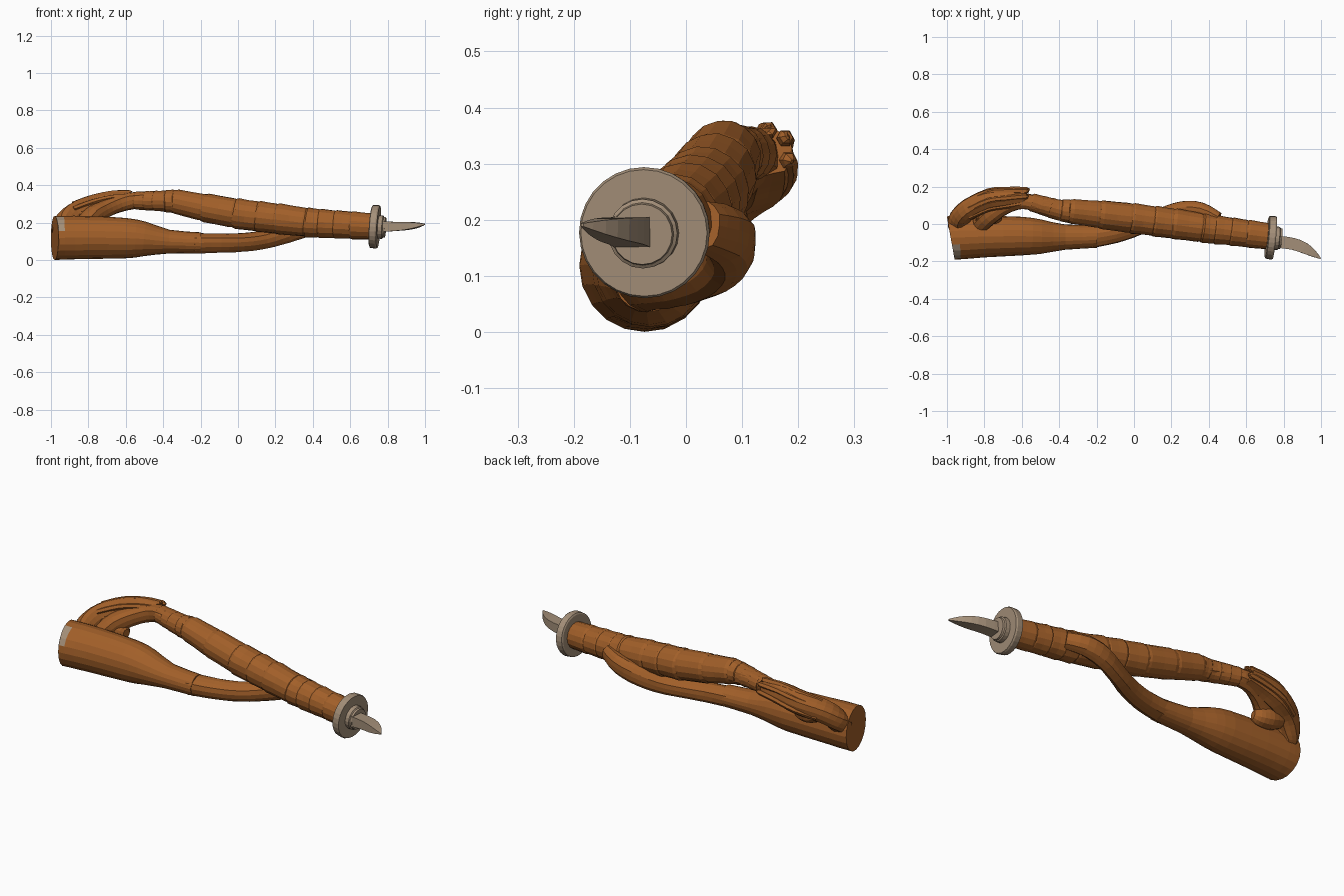
import bpy, bmesh, math, random
from mathutils import Vector

if "Cube" in bpy.data.objects:
    bpy.data.objects.remove(bpy.data.objects["Cube"])

random.seed(4)


def material(name, col):
    m = bpy.data.materials.new(name)
    m.diffuse_color = (*col, 1)
    m.use_nodes = True
    m.node_tree.nodes["Principled BSDF"].inputs["Base Color"].default_value = m.diffuse_color
    return m


WOOD = material("warm brown wood", (0.36, 0.115, 0.022))
BONE = material("pale tan bone", (0.37, 0.275, 0.19))


def smooth_path(pts, sub):
    """Catmull-Rom interpolation of rows (x, y, z, ry, rz)."""
    rows = [Vector(p) for p in pts]
    out = []
    for i in range(len(rows) - 1):
        a, b = rows[max(i - 1, 0)], rows[i]
        c, d = rows[i + 1], rows[min(i + 2, len(rows) - 1)]
        for k in range(sub):
            t = k / sub
            out.append(0.5 * (2 * b + (c - a) * t + (2 * a - 5 * b + 4 * c - d) * t * t
                              + (3 * b - a - 3 * c + d) * t ** 3))
    return out + [rows[-1]]


def tube(name, pts, mat=WOOD, sides=16, sub=3, jitter=0.0, start=None, phase=0.0, ridge=0.0):
    """Loft rings of given side and height radii along a path."""
    path = smooth_path(pts, sub) if sub > 1 else [Vector(p) for p in pts]
    cen = [Vector(p[:3]) for p in path]
    bm = bmesh.new()
    rings = []
    grooves = [1 + random.uniform(-ridge, ridge) for _ in range(sides)]
    for i, c in enumerate(cen):
        tan = cen[min(i + 1, len(cen) - 1)] - cen[max(i - 1, 0)]
        if i == 0 and start:
            tan = Vector(start)
        tan.normalize()
        side = Vector((0, 0, 1)).cross(tan).normalized()
        up = tan.cross(side)
        ring = []
        for k in range(sides):
            a = 2 * math.pi * k / sides + phase
            f = grooves[k] * (1 + random.uniform(-jitter, jitter))
            ring.append(bm.verts.new(c + side * math.cos(a) * path[i][3] * f
                                     + up * math.sin(a) * path[i][4] * f))
        rings.append(ring)
    for r, s in zip(rings, rings[1:]):
        for k in range(sides):
            j = (k + 1) % sides
            bm.faces.new((r[k], r[j], s[j], s[k]))
    bm.faces.new(rings[0][::-1])
    bm.faces.new(rings[-1])
    bmesh.ops.recalc_face_normals(bm, faces=bm.faces)
    me = bpy.data.meshes.new(name)
    bm.to_mesh(me)
    bm.free()
    me.materials.append(mat)
    ob = bpy.data.objects.new(name, me)
    bpy.context.collection.objects.link(ob)
    return ob


def rounded(rows):
    """Rows with one radius become rows with two equal radii."""
    return [(*r, r[3]) for r in rows]


# Thick butt end of the lower branch, with a slanted flat cut
butt = tube("lower_branch_butt", [
    (-0.98, -0.074, 0.118, 0.117, 0.118), (-0.93, -0.072, 0.119, 0.117, 0.117),
    (-0.8, -0.067, 0.12, 0.112, 0.115), (-0.6, -0.065, 0.117, 0.103, 0.108),
    (-0.5, -0.068, 0.112, 0.092, 0.093), (-0.37, -0.07, 0.098, 0.068, 0.064),
    (-0.2, -0.067, 0.092, 0.06, 0.056)],
    sides=20, sub=2, start=(1, 0.18, 0), jitter=0.006)
# Bare chip at the cut rim
butt.data.materials.append(BONE)
for f in butt.data.polygons:
    if f.center.x < -0.93 and f.center.y < -0.115 and f.center.z > 0.16 and abs(f.normal.x) < 0.7:
        f.material_index = 1

# Thinner part that passes under the shaft and wraps up behind it
tube("lower_branch_wrap", [
    (-0.24, -0.068, 0.092, 0.059, 0.055), (-0.1, -0.045, 0.093, 0.055, 0.052),
    (0.02, -0.008, 0.096, 0.05, 0.05), (0.14, 0.043, 0.112, 0.044, 0.05),
    (0.26, 0.078, 0.148, 0.046, 0.055), (0.36, 0.072, 0.175, 0.045, 0.052),
    (0.45, 0.03, 0.19, 0.035, 0.045)], sides=14, ridge=0.07, jitter=0.015)

# Long shaft made of overlapping bands
AXIS = [(-0.55, 0.117, 0.318, 0.047), (-0.4, 0.074, 0.315, 0.055), (-0.34, 0.068, 0.314, 0.064),
        (-0.2, 0.053, 0.284, 0.074), (0, 0.03, 0.247, 0.081), (0.2, 0.003, 0.222, 0.081),
        (0.4, -0.025, 0.198, 0.077), (0.72, -0.066, 0.179, 0.071)]


def on_axis(x):
    for a, b in zip(AXIS, AXIS[1:]):
        if x <= b[0]:
            t = (x - a[0]) / (b[0] - a[0])
            return [x] + [a[k] + (b[k] - a[k]) * t for k in (1, 2, 3)]
    return list(AXIS[-1])


BANDS = [-0.55, -0.5, -0.45, -0.39, -0.35, -0.19, -0.02, 0.1, 0.2, 0.36, 0.43, 0.515, 0.6, 0.72]
for i, (x0, x1) in enumerate(zip(BANDS, BANDS[1:])):
    rows = []
    for t, grow in ((0, 0.96), (0.12, 1.03), (0.5, 1.0), (0.9, 0.99), (1, 0.95)):
        x, y, z, r = on_axis(x0 + (x1 + 0.008 - x0) * t)
        rows.append((x, y, z, r * grow))
    tube(f"shaft_band_{i + 1}", rounded(rows), sub=1, jitter=0.015, phase=random.random())

# Outer root of the loop, ending in a torn tip
OUTER = [(-0.945, -0.01, 0.15, 0.05), (-0.935, 0.03, 0.195, 0.055), (-0.88, 0.08, 0.247, 0.058),
         (-0.78, 0.125, 0.282, 0.06), (-0.68, 0.138, 0.308, 0.055), (-0.58, 0.147, 0.322, 0.043)]
tube("loop_outer_root", rounded(OUTER), sides=14, ridge=0.08, jitter=0.015)

# Inner root joining the lower branch to the shaft
tube("loop_inner_root", rounded([
    (-0.82, 0.0, 0.19, 0.05), (-0.77, 0.045, 0.243, 0.052), (-0.69, 0.095, 0.283, 0.046),
    (-0.6, 0.122, 0.313, 0.046), (-0.5, 0.103, 0.324, 0.045), (-0.38, 0.073, 0.315, 0.056)]),
    sides=12, ridge=0.07, jitter=0.015)

# Rounded stub inside the loop
tube("loop_stub", rounded([
    (-0.85, 0.06, 0.22, 0.045), (-0.79, 0.055, 0.205, 0.055),
    (-0.73, 0.045, 0.2, 0.046), (-0.705, 0.04, 0.2, 0.022)]), sides=12, jitter=0.02)

# Raised fibres along the loop, with splintered ends
for i, (dy, dz) in enumerate(((0.045, -0.02), (0.038, 0.03), (0.0, 0.048), (-0.04, 0.025))):
    rows = [(x, y + dy * r / 0.055, z + dz * r / 0.055, 0.016) for x, y, z, r in OUTER[2:]]
    x, y, z, r = rows[-1]
    rows.append((x + 0.02 - 0.006 * i, y + dy * 0.15, z + dz * 0.15, 0.004))
    tube(f"loop_fibre_{i + 1}", rounded(rows), sides=6, jitter=0.05)

# Round guard: disc, front flange and hub on the shaft axis
D = Vector((1, -0.1, -0.07)).normalized()
G = Vector((0.732, -0.073, 0.178))


def turned(name, profile, sides):
    rows = [(*(G + D * s), r, r) for s, r in profile]
    return tube(name, rows, BONE, sides=sides, sub=1)


turned("guard_disc", [(-0.022, 0.106), (-0.018, 0.114), (0.012, 0.117), (0.02, 0.113)], 28)
turned("guard_hub", [(0.01, 0.063), (0.042, 0.062), (0.046, 0.056), (0.056, 0.054)], 20)

# Curved flat-sided spike
tube("spike", [
    (0.77, -0.095, 0.178, 0.046, 0.039), (0.85, -0.106, 0.18, 0.045, 0.034),
    (0.91, -0.128, 0.183, 0.042, 0.029), (0.96, -0.158, 0.187, 0.026, 0.018),
    (0.998, -0.185, 0.191, 0.004, 0.004)], BONE, sides=4, sub=2, phase=math.pi / 4)
